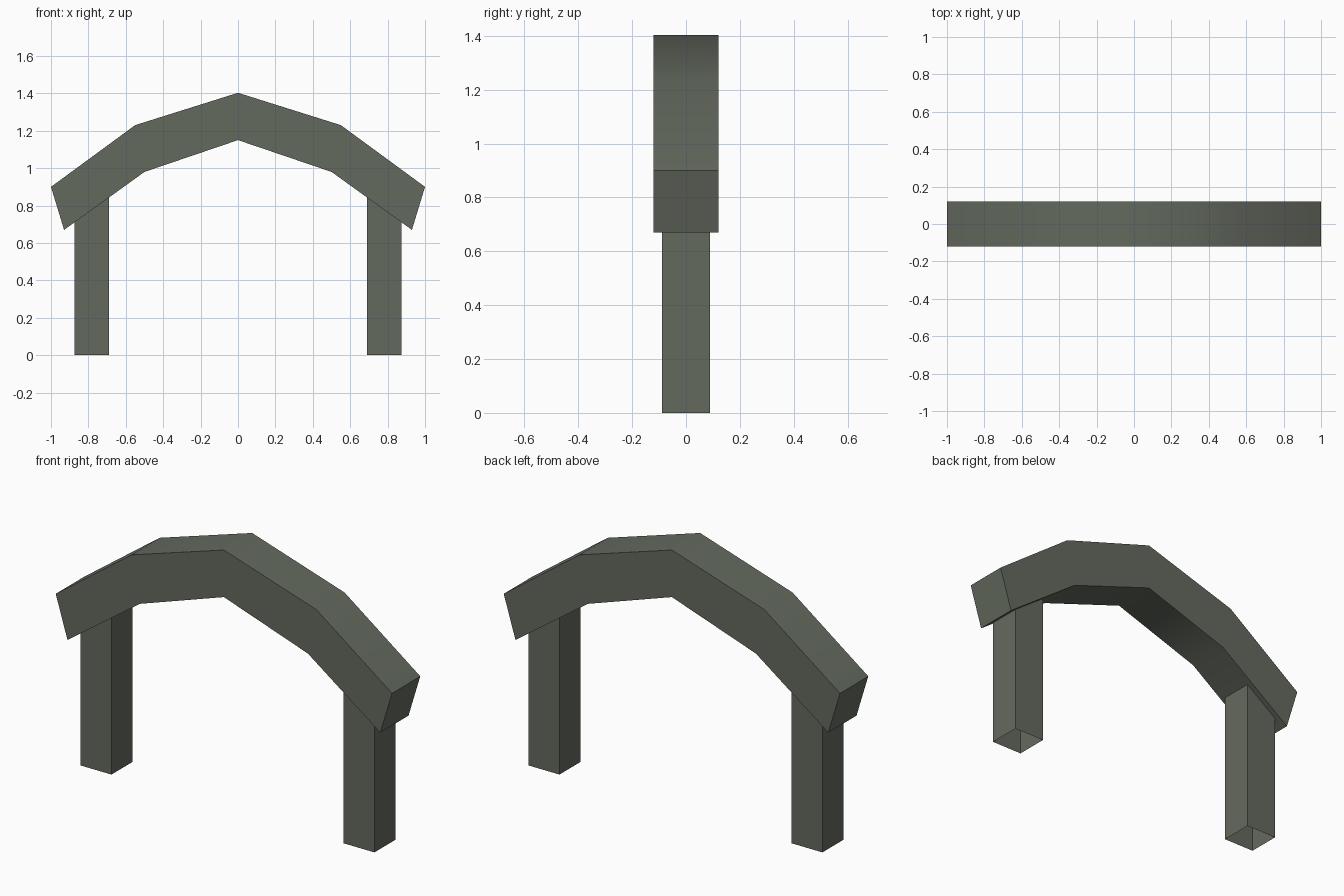
import bpy, bmesh, math

if "Cube" in bpy.data.objects:
    bpy.data.objects.remove(bpy.data.objects["Cube"])

stone = bpy.data.materials.new("grey green stone")
stone.diffuse_color = (0.127, 0.144, 0.114, 1)
stone.use_nodes = True
stone.node_tree.nodes["Principled BSDF"].inputs["Base Color"].default_value = stone.diffuse_color


def make_object(name, bm):
    bmesh.ops.recalc_face_normals(bm, faces=bm.faces)
    mesh = bpy.data.meshes.new(name)
    bm.to_mesh(mesh)
    bm.free()
    mesh.materials.append(stone)
    obj = bpy.data.objects.new(name, mesh)
    bpy.context.collection.objects.link(obj)
    return obj


# Arch: faceted curved beam, half profile mirrored across x = 0
outer = [(1.0, 0.90), (0.55, 1.23), (0.0, 1.403)]
inner = [(0.93, 0.67), (0.50, 0.98), (0.0, 1.15)]


def full_span(half):
    return [(-x, z) for x, z in half] + half[-2::-1]


bm = bmesh.new()
rings = []
for (xo, zo), (xi, zi) in zip(full_span(outer), full_span(inner)):
    rings.append([bm.verts.new(p) for p in (
        (xo, -0.12, zo), (xo, 0.12, zo), (xi, 0.12, zi), (xi, -0.12, zi))])
for a, b in zip(rings, rings[1:]):
    for i in range(4):
        j = (i + 1) % 4
        bm.faces.new((a[i], a[j], b[j], b[i]))
bm.faces.new(rings[0])
bm.faces.new(rings[-1])
arch = make_object("arch", bm)
bpy.context.view_layer.objects.active = arch
arch.select_set(True)
bpy.ops.object.shade_smooth_by_angle(angle=math.radians(45))


# Legs: square tubes with open ends, cut to the slope under the arch
def leg(name, side):
    bm = bmesh.new()
    bmesh.ops.create_cube(bm, size=1)
    ends = [f for f in bm.faces if abs(f.normal.z) > 0.5]
    bmesh.ops.delete(bm, geom=ends, context='FACES_ONLY')
    for v in bm.verts:
        x = 0.782 + v.co.x * 0.185
        top = 0.67 + (0.93 - x) * 0.31 / 0.43
        v.co = (side * x, v.co.y * 0.18, top if v.co.z > 0 else 0)
    make_object(name, bm)


leg("left_leg", -1)
leg("right_leg", 1)
